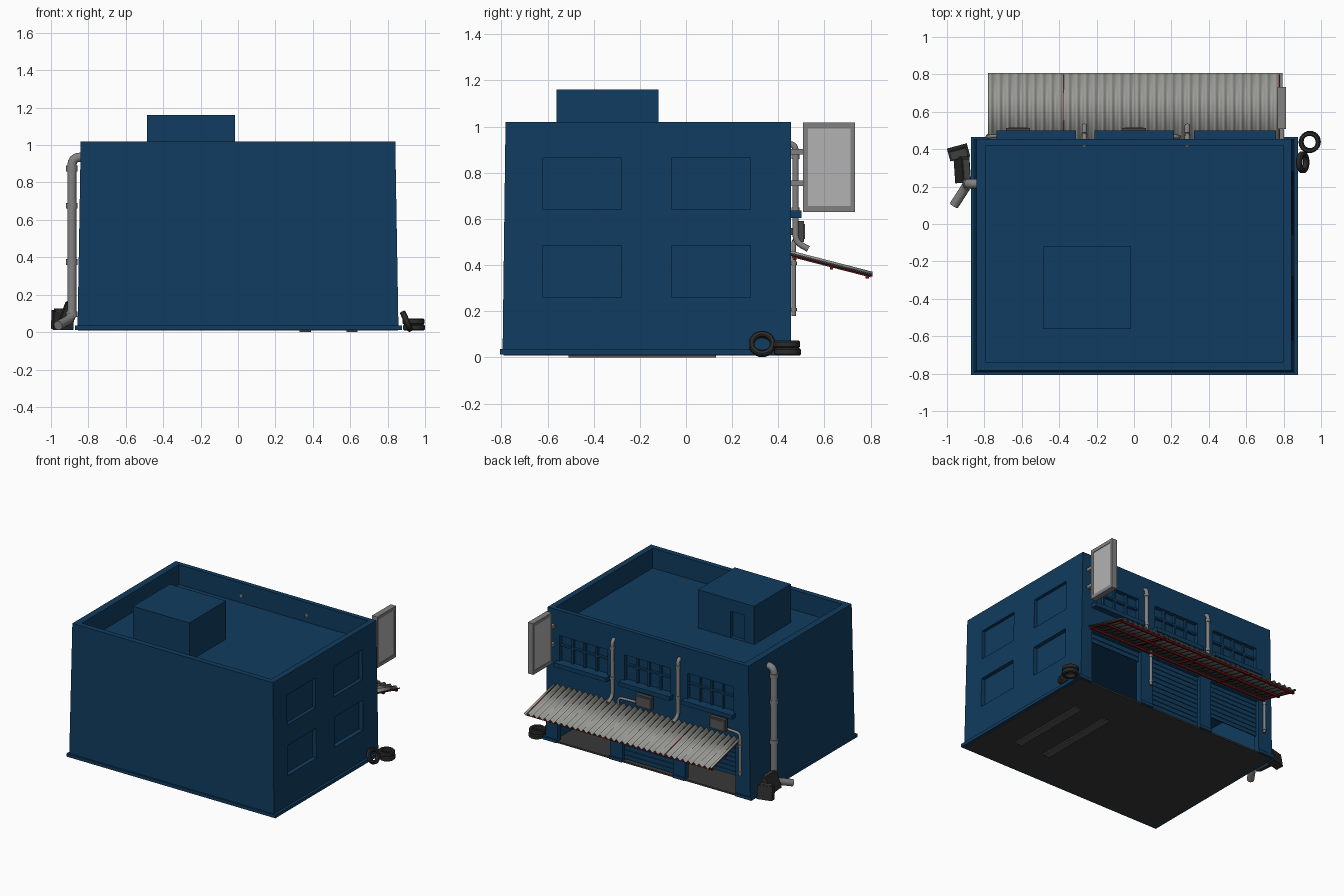
import bpy, bmesh, math
from mathutils import Vector, Matrix

cube = bpy.data.objects.get("Cube")
if cube:
    bpy.data.objects.remove(cube, do_unlink=True)


def material(name, r, g, b):
    m = bpy.data.materials.new(name)
    m.use_nodes = True
    m.diffuse_color = (r, g, b, 1)
    bsdf = next(n for n in m.node_tree.nodes if n.type == 'BSDF_PRINCIPLED')
    bsdf.inputs["Base Color"].default_value = (r, g, b, 1)
    return m


BLUE = material("wall blue", .005, .045, .115)
SHEET = material("sheet metal", .33, .33, .31)
PIPE = material("pipe grey", .22, .22, .22)
PANEL = material("sign panel", .45, .45, .45)
DARK = material("rubber black", .025, .025, .025)
BOX = material("lamp dark grey", .06, .06, .06)
FLOOR = material("floor grey", .04, .04, .04)
RED = material("frame red", .15, .006, .006)
TRACK = material("track grey", .09, .09, .09)


def finish(name, bm, *mats):
    bmesh.ops.recalc_face_normals(bm, faces=bm.faces)
    mesh = bpy.data.meshes.new(name)
    bm.to_mesh(mesh)
    bm.free()
    for m in mats:
        mesh.materials.append(m)
    ob = bpy.data.objects.new(name, mesh)
    bpy.context.collection.objects.link(ob)
    return ob


def activate(ob):
    bpy.ops.object.select_all(action='DESELECT')
    ob.select_set(True)
    bpy.context.view_layer.objects.active = ob


def smooth(ob):
    activate(ob)
    bpy.ops.object.shade_smooth_by_angle(angle=math.radians(40))


def box(name, x, y, z, mat):
    """Box from (low, high) ranges."""
    bm = bmesh.new()
    bmesh.ops.create_cube(bm, size=1)
    for v in bm.verts:
        v.co = [(r[0] + r[1]) / 2 + c * (r[1] - r[0]) for r, c in zip((x, y, z), v.co)]
    return finish(name, bm, mat)


def cut(ob, x, y, z):
    cutter = box("cutter", x, y, z, BLUE)
    cutter.hide_render = True
    mod = ob.modifiers.new("cut", 'BOOLEAN')
    mod.operation, mod.solver, mod.object = 'DIFFERENCE', 'EXACT', cutter
    activate(ob)
    bpy.ops.object.modifier_apply(modifier=mod.name)
    bpy.data.objects.remove(cutter, do_unlink=True)


def pipe(name, points, radius, bend=.03, mat=PIPE):
    """Round tube along a path with softened corners."""
    pts = [Vector(p) for p in points]
    path = [pts[0]]
    for a, b, c in zip(pts, pts[1:], pts[2:]):
        p, q = b + (a - b).normalized() * bend, b + (c - b).normalized() * bend
        path += [p.lerp(b, t / 4).lerp(b.lerp(q, t / 4), t / 4) for t in range(5)]
    path.append(pts[-1])
    cu = bpy.data.curves.new(name, 'CURVE')
    cu.dimensions = '3D'
    cu.bevel_depth, cu.bevel_resolution, cu.use_fill_caps = radius, 3, True
    sp = cu.splines.new('POLY')
    sp.points.add(len(path) - 1)
    for s, p in zip(sp.points, path):
        s.co = (*p, 1)
    cu.materials.append(mat)
    ob = bpy.data.objects.new(name, cu)
    bpy.context.collection.objects.link(ob)
    activate(ob)
    bpy.ops.object.convert(target='MESH')
    smooth(ob)


# Tapered building shell and its plinth
shell = box("building", (-.858, .858), (-.795, .455), (.012, 1.02), BLUE)
for v in shell.data.vertices:
    if v.co.z > .5:
        v.co.x *= .98
        v.co.y = max(v.co.y, -.782)
plinth = box("plinth", (-.872, .877), (-.806, .464), (.012, .036), BLUE)
BAYS = [(-.735, -.31), (-.21, .215), (.32, .76)]
for part in (shell, plinth):
    cut(part, (-.77, .79), (-.7, .41), (-.1, .45))
    for bay in BAYS:
        cut(part, bay, (.39, .6), (-.1, .42))
cut(shell, (-.79, .797), (-.74, .42), (.87, 1.2))
for y in ((-.62, -.28), (-.06, .28)):
    for z in ((.26, .485), (.64, .865)):
        cut(shell, (.82, 1), y, z)
for bay in BAYS:
    cut(shell, (bay[0] + .02, bay[1] - .02), (.425, .6), (.635, .83))

# Floor and lift tracks
box("floor", (-.855, .855), (-.79, .45), (.008, .02), FLOOR)
for x in (.36, .61):
    box("lift_track", (x - .03, x + .03), (-.51, .13), (0, .03), TRACK)

# Rooftop stair house with a recessed door
house = box("stair_house", (-.487, -.015), (-.562, -.12), (.865, 1.16), BLUE)
cut(house, (-.4, -.29), (-.15, 0), (.872, 1.07))

# Bays: window bars, ledges and slatted shutters
for (x0, x1), low in zip(BAYS, (.15, .03, .35)):
    for i in (1, 2, 3):
        x = x0 + .02 + (x1 - x0 - .04) * i / 4
        box("window_bar", (x - .007, x + .007), (.42, .445), (.63, .835), BLUE)
    box("window_rail", (x0 + .01, x1 - .01), (.42, .445), (.745, .759), BLUE)
    box("window_ledge", (x0, x1), (.44, .5), (.605, .637), BLUE)
    bm = bmesh.new()
    count = max(2, round((.43 - low) / .036))
    rows = []
    for i in range(count):
        for t, y in ((0, .428), (.75, .428), (.8, .415), (.98, .415)):
            z = low + (.43 - low) * (i + t) / count
            rows.append([bm.verts.new((x, y, z)) for x in (x0 - .01, x1 + .01)])
    for a, b in zip(rows, rows[1:]):
        bm.faces.new((a[0], a[1], b[1], b[0]))
    shutter = finish("shutter", bm, BLUE)
    sol = shutter.modifiers.new("thickness", 'SOLIDIFY')
    sol.thickness, sol.offset = .008, 0

# Corrugated awning
SLOPE = (.363 - .452) / (.805 - .46)


def awning_z(y):
    return .452 + (y - .46) * SLOPE


bm = bmesh.new()
RIDGES, STEPS = 34, 8
prev = None
for i in range(RIDGES * STEPS + 1):
    x = -.78 + 1.57 * i / (RIDGES * STEPS)
    wave = .009 * math.sin(math.tau * i / STEPS)
    cur = [bm.verts.new((x, y, awning_z(y) + wave)) for y in (.455, .808)]
    if prev:
        bm.faces.new((prev[0], cur[0], cur[1], prev[1]))
    prev = cur
awning = finish("awning_sheet", bm, SHEET, FLOOR)
if awning.data.polygons[0].normal.z < 0:
    awning.data.flip_normals()
sol = awning.modifiers.new("thickness", 'SOLIDIFY')
sol.thickness, sol.offset, sol.material_offset = .004, -1, 1
smooth(awning)
for y in (.472, .63, .785):
    z = awning_z(y) - .02
    box("awning_beam", (-.775, .785), (y - .007, y + .007), (z - .007, z + .007), RED)
for i in range(5):
    x = -.765 + i * .385
    rafter = box("awning_rafter", (x - .007, x + .007), (.458, .8), (-.018, -.008), RED)
    for v in rafter.data.vertices:
        v.co.z += awning_z(v.co.y)

# Thin rain pipes from the roof
for x in (-.265, .285):
    pipe("rain_pipe", [(x, .412, .925), (x, .475, .925), (x, .475, .5), (x, .53, .47)], .014)
    for z in (.63, .86):
        pipe("pipe_collar", [(x, .475, z), (x, .475, z + .02)], .018)

# Lamp boxes and their conduits
for x, end in ((0, .24), (-.62, -.78)):
    side = math.copysign(.06, end - x)
    box("lamp_box", (x - .065, x + .065), (.48, .512), (.5, .59), BOX)
    box("lamp_glass", (x - .05, x + .05), (.51, .515), (.513, .577), TRACK)
    box("lamp_mount", (x - .015, x + .015), (.45, .485), (.53, .56), BOX)
    pipe("conduit", [(x + side, .475, .51), (end, .467, .5), (end, .467, .18)], .01)
    for z in (.2, .4):
        pipe("conduit_collar", [(end, .467, z), (end, .467, z + .015)], .014)

# Large downpipe
pipe("downpipe", [(-.83, .215, .935), (-.888, .215, .935), (-.888, .215, .075),
                  (-.962, .1, .035)], .026, .045)
for z in (.08, .36, .66, .86):
    pipe("downpipe_collar", [(-.888, .215, z), (-.888, .215, z + .03)], .031)

# Hanging sign with brackets
sign = box("sign_frame", (.768, .812), (.508, .732), (.63, 1.017), PIPE)
for x in ((.7, .774), (.806, .9)):
    cut(sign, x, (.528, .712), (.656, .991))
box("sign_panel", (.772, .808), (.526, .714), (.654, .993), PANEL)
for z in (.755, .892):
    box("sign_bracket", (.778, .802), (.45, .51), (z - .012, z + .012), PIPE)


# Tyres: lathed tread profile
def tyre(place):
    bm = bmesh.new()
    profile = [(.034, -.011), (.04, -.016), (.052, -.016), (.058, -.01),
               (.058, .01), (.052, .016), (.04, .016), (.034, .011)]
    rings = [[bm.verts.new(place @ Vector((r * math.cos(a), r * math.sin(a), z))) for r, z in profile]
             for a in (math.tau * k / 24 for k in range(24))]
    for k in range(24):
        a, b = rings[k - 1], rings[k]
        for j in range(8):
            bm.faces.new((a[j - 1], b[j - 1], b[j], a[j]))
    smooth(finish("tyre", bm, DARK))


tyre(Matrix.Translation((.941, .44, .024)))
tyre(Matrix.Translation((.938, .437, .057)))
tyre(Matrix.Translation((.902, .33, .058)) @ Matrix.Rotation(math.radians(66), 4, 'Y'))

# Discarded boxes by the corner
for loc, dims, rot in (((-.938, .383, .065), (.11, .055, .1), (10, 0, 15)),
                       ((-.918, .29, .095), (.045, .14, .125), (0, 20, 4))):
    w, d, h = (s / 2 for s in dims)
    parts = [box("scrap_box", (-w, w), (-d, d), (-h, h), DARK),
             box("scrap_box_lid", (-w * .8, w * .8), (-d * .8, d * .8), (h, h + .008), BOX)]
    for ob in parts:
        ob.location = loc
        ob.rotation_euler = [math.radians(a) for a in rot]
